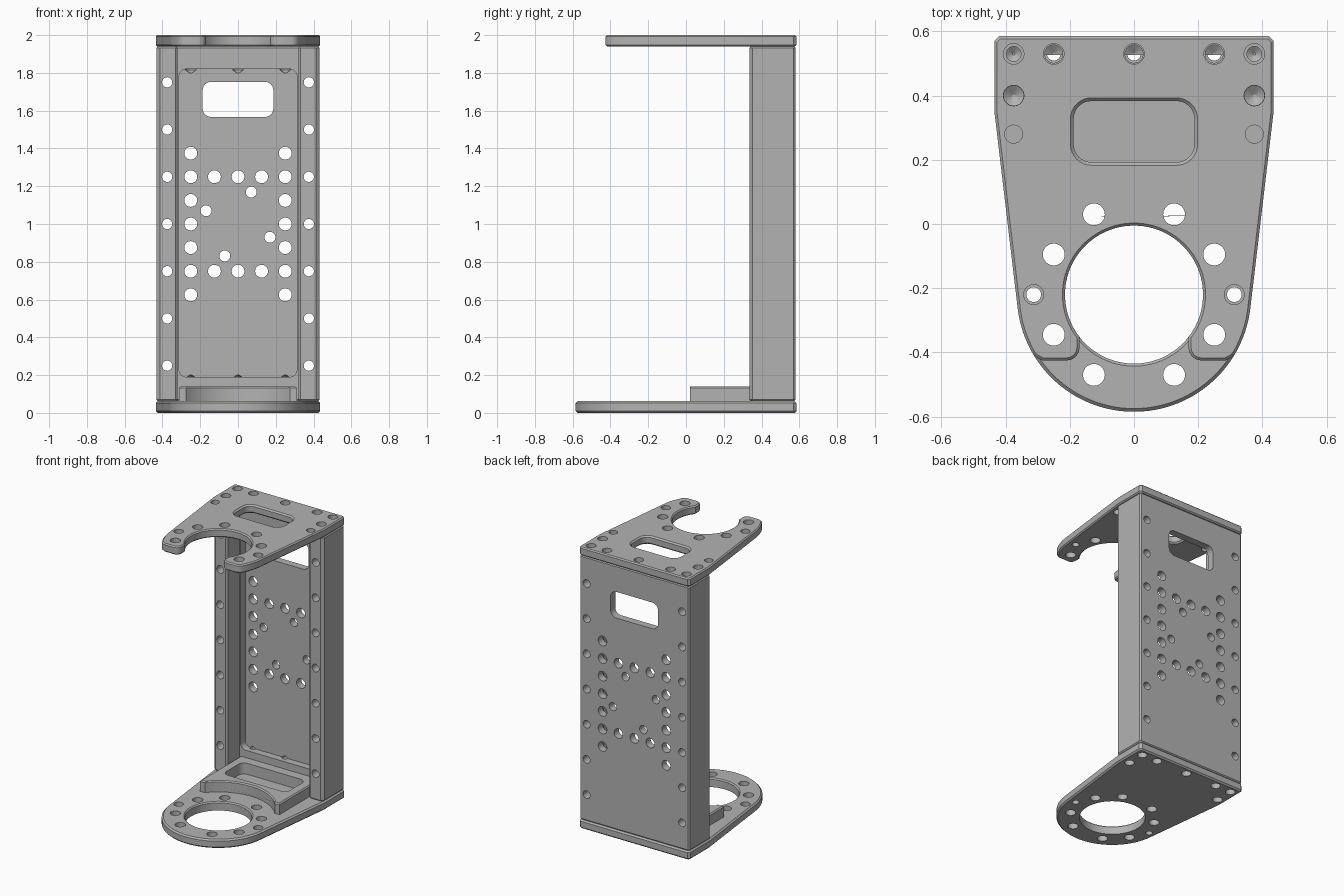
import bpy
import bmesh
from math import sin, cos, radians
from mathutils import Vector

if "Cube" in bpy.data.objects:
    bpy.data.objects.remove(bpy.data.objects["Cube"])

GREY = (0.45, 0.45, 0.45, 1.0)
metal = bpy.data.materials.new("plain_grey")
metal.use_nodes = True
metal.diffuse_color = GREY
metal.node_tree.nodes["Principled BSDF"].inputs["Base Color"].default_value = GREY

RING_Y, RING_R, BORE_R = -0.22, 0.365, 0.215


def arc(cx, cy, r, start, end, n=16):
    angles = [radians(start + (end - start) * i / n) for i in range(n + 1)]
    return [(cx + r * cos(a), cy + r * sin(a)) for a in angles]


def circle(cx, cy, r, n=32):
    return arc(cx, cy, r, 0, 360, n)[:-1]


def rounded(cx, cy, w, h, r):
    """Rounded rectangle with half sizes w and h."""
    pts = []
    for i, (sx, sy) in enumerate([(1, 1), (-1, 1), (-1, -1), (1, -1)]):
        pts += arc(cx + sx * (w - r), cy + sy * (h - r), r, 90 * i, 90 * i + 90, 8)
    return pts


def mirrored(half):
    return half + [(-x, y) for x, y in reversed(half)]


def loft(bm, layers, axis="z"):
    """Solid through (outline, height) layers along z or y."""
    rings = []
    for pts, w in layers:
        rings.append([bm.verts.new((u, v, w) if axis == "z" else (u, w, v)) for u, v in pts])
    caps = [bm.faces.new(rings[0]), bm.faces.new(rings[-1])]
    for a, b in zip(rings, rings[1:]):
        for i in range(len(a)):
            j = (i + 1) % len(a)
            bm.faces.new((a[i], a[j], b[j], b[i]))
    return caps


def make(name, bm):
    bmesh.ops.recalc_face_normals(bm, faces=bm.faces[:])
    mesh = bpy.data.meshes.new(name)
    bm.to_mesh(mesh)
    bm.free()
    obj = bpy.data.objects.new(name, mesh)
    bpy.context.collection.objects.link(obj)
    return obj


def plate(name, outline, low, high, bevel, both=True):
    """Extruded outline with chamfered rims."""
    bm = bmesh.new()
    caps = loft(bm, [(outline, low), (outline, high)])
    bmesh.ops.recalc_face_normals(bm, faces=bm.faces[:])
    rims = [e for f in (caps if both else caps[1:]) for e in f.edges]
    bmesh.ops.bevel(bm, geom=rims, offset=bevel, segments=1, affect="EDGES")
    obj = make(name, bm)
    obj.data.materials.append(metal)
    return obj


def cut(obj, solids):
    """Subtract lofted solids, given as (layers, axis)."""
    bm = bmesh.new()
    for layers, axis in solids:
        loft(bm, layers, axis)
    cutter = make("cutter", bm)
    cutter.hide_render = True
    mod = obj.modifiers.new("cut", "BOOLEAN")
    mod.operation, mod.solver, mod.object = "DIFFERENCE", "EXACT", cutter
    mod.use_self = True
    graph = bpy.context.evaluated_depsgraph_get()
    mesh = bpy.data.meshes.new_from_object(obj.evaluated_get(graph))
    obj.modifiers.clear()
    obj.data = mesh
    bpy.data.objects.remove(cutter)


def hole(x, y, r, low, high, axis="z"):
    return [(circle(x, y, r), low), (circle(x, y, r), high)], axis


def drill(x, y, r, end):
    """Blind bores with conical ends, entering from top and bottom."""
    bores = []
    for flip in (False, True):
        steps = [(0.004, end - r * 0.6), (r, end), (r, 2.1)]
        bores.append(([(circle(x, y, q), 2 - z if flip else z) for q, z in steps], "z"))
    return bores


def plate_holes(low, high):
    """Hole pattern shared by both end plates."""
    holes = [hole(0, 0.53, 0.032, low, high)]
    for s in (-1, 1):
        for x, y in [(0.25, 0.53), (0.375, 0.53), (0.375, 0.4)]:
            holes.append(hole(s * x, y, 0.032, low, high))
        for x, dy in [(0.125, 0.25), (0.25, 0.125), (0.25, -0.125), (0.125, -0.25)]:
            holes.append(hole(s * x, RING_Y + dy, 0.034, low, high))
        # stepped holes beside the ring
        mid = (low + high) / 2
        steps = [(0.023, low), (0.023, mid), (0.031, mid), (0.031, high)]
        holes.append(([(circle(s * 0.3125, RING_Y, r), z) for r, z in steps], "z"))
    return holes


# bottom plate with full ring
side = [(0.42, 0.585), (0.435, 0.57), (0.435, 0.35)]
bottom = plate("bottom_plate", mirrored(side + arc(0, RING_Y, RING_R, -6.75, -88, 32)), 0, 0.062, 0.01)
bore = [(circle(0, RING_Y, r, 96), z) for r, z in
        [(BORE_R, -0.1), (BORE_R, 0.054), (BORE_R + 0.02, 0.074)]]
cut(bottom, plate_holes(-0.1, 0.16) + [(bore, "z")])

# top plate with open fork
fork = side + arc(0, RING_Y, RING_R, -6.75, -30, 12) + [(0.305, -0.415), (0.285, -0.425)]
fork += arc(0.21, -0.385, 0.04, -90, -180, 8) + arc(0, RING_Y, BORE_R, -37.7, 88, 40)
top = plate("top_plate", mirrored(fork), 1.94, 2.0, 0.008)
window = [(rounded(0, 0.288, 0.188 + d, 0.095 + d, 0.055 + d), z) for d, z in
          [(0.02, 1.93), (0, 1.95), (0, 1.99), (0.02, 2.01)]]
cut(top, plate_holes(1.84, 2.1) + [(window, "z")]
    + [hole(s * 0.375, 0.28, 0.028, 1.9, 2.1) for s in (-1, 1)])

# back column: wall with two side rails
rail = [(0.422, 0.58), (0.432, 0.57), (0.432, 0.352), (0.412, 0.335),
        (0.332, 0.335), (0.32, 0.347), (0.32, 0.475)]
column = plate("back_column", mirrored(rail), 0.062, 1.94, 0.008)
pocket = rounded(0, 1.005, 0.312, 0.815, 0.04)
slot = rounded(0, 1.66, 0.187, 0.093, 0.045)
cut(column, [([(pocket, 0.4), (pocket, 0.527)], "y")])

# mounting holes through wall and rails
holes = [([(slot, 0.3), (slot, 0.7)], "y")]
for s in (-1, 1):
    holes += [hole(s * 0.25, 0.625 + 0.125 * i, 0.034, 0.3, 0.7, "y") for i in range(7)]
    holes += [hole(s * 0.375, 0.25 * i, 0.027, 0.2, 0.7, "y") for i in range(1, 8)]
    holes += [hole(x, 1 + s * 0.25, 0.034, 0.3, 0.7, "y") for x in (-0.125, 0, 0.125)]
for i in range(4):
    a = radians(67.5 + 90 * i)
    holes.append(hole(0.183 * cos(a), 1 + 0.183 * sin(a), 0.029, 0.3, 0.7, "y"))
for x in (-0.25, 0, 0.25):
    holes += drill(x, 0.53, 0.028, 1.815)
for x in (-0.375, 0.375):
    holes += drill(x, 0.53, 0.023, 1.84) + drill(x, 0.4, 0.031, 1.84)
cut(column, holes)

# raised cradle on the bottom plate, hollowed inside
cradle_half = [(0.312, 0.48), (0.312, 0.02), (0.275, 0.02)]
cradle = plate("cradle_block", mirrored(cradle_half + arc(0, RING_Y, RING_R, 41.1, 88, 24)),
               0.055, 0.14, 0.008, both=False)
well = rounded(0, 0.295, 0.25, 0.11, 0.045)
cut(cradle, [([(well, 0.0), (well, 0.3)], "z")])

# smooth curved walls, keep edges sharp
for obj in (bottom, top, column, cradle):
    bpy.ops.object.select_all(action="DESELECT")
    obj.select_set(True)
    bpy.context.view_layer.objects.active = obj
    bpy.ops.object.shade_smooth_by_angle(angle=radians(30))
